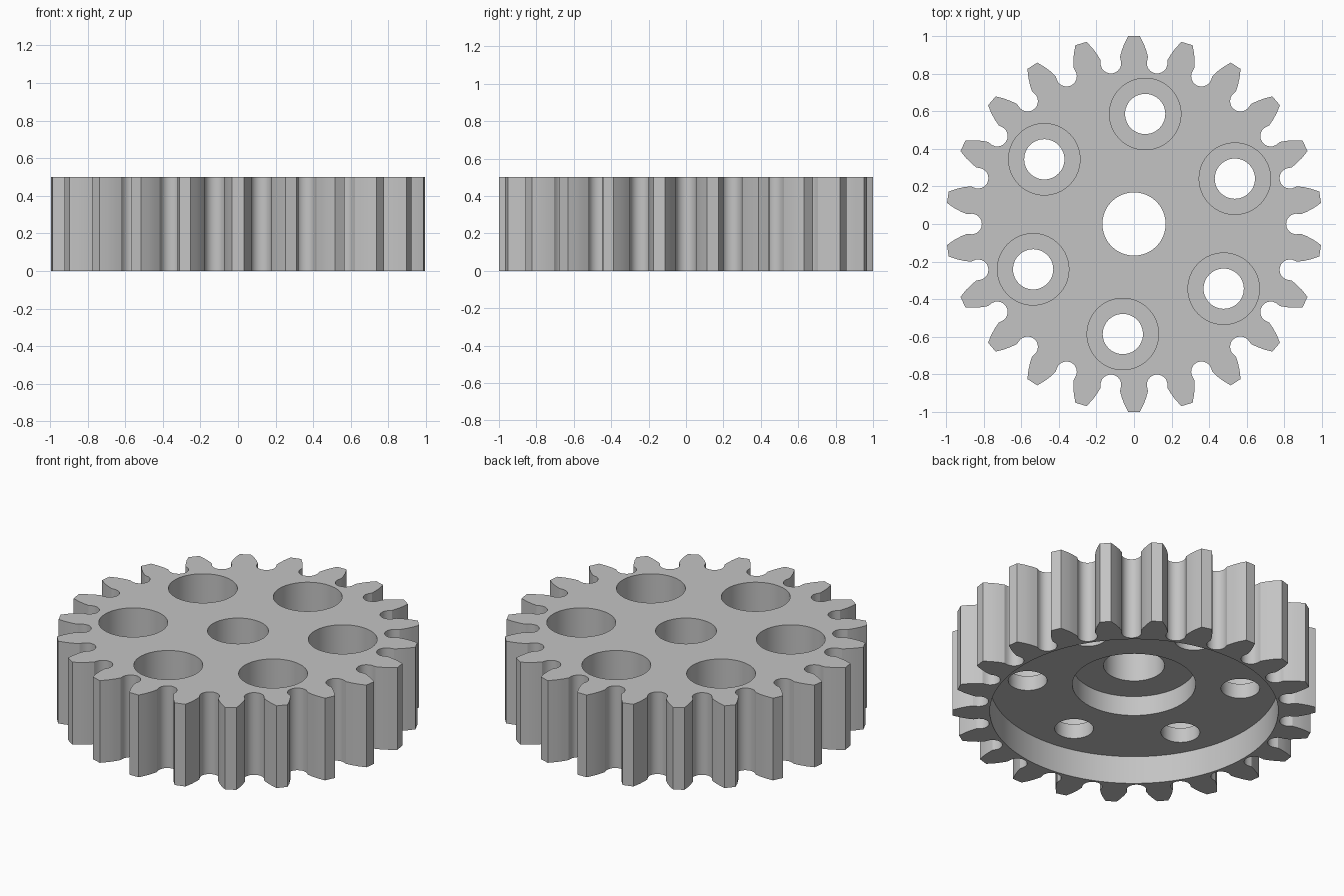
import bpy, bmesh
from math import sin, cos, pi, radians, atan2, hypot

if "Cube" in bpy.data.objects:
    bpy.data.objects.remove(bpy.data.objects["Cube"], do_unlink=True)

TEETH, HEIGHT = 22, 0.5
PITCH = 2 * pi / TEETH

grey = bpy.data.materials.new("plain_grey")
grey.use_nodes = True
colour = (0.55, 0.55, 0.55, 1)
grey.diffuse_color = colour
grey.node_tree.nodes["Principled BSDF"].inputs["Base Color"].default_value = colour


def tooth_outline():
    """One tooth and the round gap after it, as (radius, angle) pairs."""
    flank = [(1.0, 0.031), (0.958, 0.052), (0.92, 0.066), (0.887, 0.0745)]
    half = [(hypot(x, y), atan2(y, x)) for x, y in flank]
    points = [(r, -a) for r, a in reversed(half)] + half
    # Rounded root between two teeth
    steps = 12
    start = radians(-12)
    for i in range(steps + 1):
        t = start + (pi - 2 * start) * i / steps
        x, y = 0.864 - 0.055 * sin(t), -0.055 * cos(t)
        points.append((hypot(x, y), atan2(y, x) + PITCH / 2))
    return points


def make_gear():
    bm = bmesh.new()
    verts = []
    for k in range(TEETH):
        for r, a in tooth_outline():
            turn = pi / 2 + k * PITCH + a
            verts.append(bm.verts.new((r * cos(turn), r * sin(turn), 0)))
    base = bm.faces.new(verts)
    top = bmesh.ops.extrude_face_region(bm, geom=[base])["geom"]
    moved = [v for v in top if isinstance(v, bmesh.types.BMVert)]
    bmesh.ops.translate(bm, verts=moved, vec=(0, 0, HEIGHT))
    bmesh.ops.recalc_face_normals(bm, faces=bm.faces)
    mesh = bpy.data.meshes.new("gear_wheel")
    bm.to_mesh(mesh)
    bm.free()
    obj = bpy.data.objects.new("gear_wheel", mesh)
    bpy.context.collection.objects.link(obj)
    mesh.materials.append(grey)
    return obj


def drill(obj, radius, low, high, x=0, y=0, sides=64):
    """Cut a vertical round hole and discard the cutter."""
    bpy.ops.mesh.primitive_cylinder_add(
        vertices=sides, radius=radius, depth=high - low, location=(x, y, (low + high) / 2))
    cutter = bpy.context.object
    cutter.hide_render = True
    cutter.data.materials.append(grey)
    mod = obj.modifiers.new("hole", "BOOLEAN")
    mod.operation, mod.solver, mod.object = "DIFFERENCE", "EXACT", cutter
    bpy.context.view_layer.objects.active = obj
    bpy.ops.object.modifier_apply(modifier=mod.name)
    bpy.data.objects.remove(cutter, do_unlink=True)


gear = make_gear()

# Underside recess, stepped centre recess and shaft bore
drill(gear, 0.795, -0.1, 0.17, sides=96)
drill(gear, 0.34, 0.1, 0.29)
drill(gear, 0.168, -0.1, 0.6)

# Ring of six counterbored bolt holes
for k in range(6):
    a = radians(84.2 + 60 * k)
    x, y = 0.588 * cos(a), 0.588 * sin(a)
    drill(gear, 0.19, 0.26, 0.6, x, y)
    drill(gear, 0.107, 0.1, 0.4, x, y, sides=48)

# Smooth curved walls with crisp rims
bpy.ops.object.select_all(action="DESELECT")
gear.select_set(True)
bpy.context.view_layer.objects.active = gear
bpy.ops.object.shade_smooth_by_angle(angle=radians(28))
